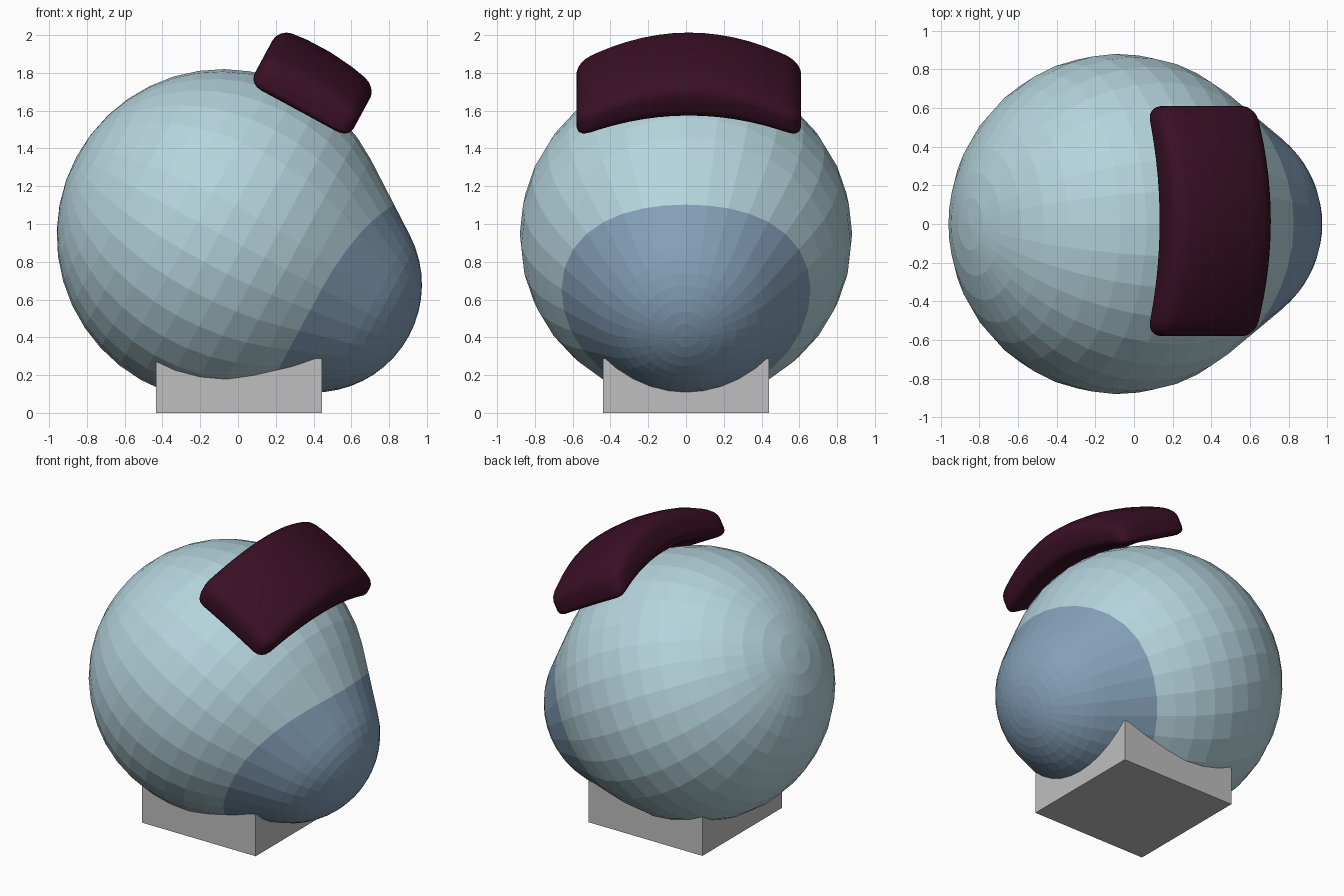
import bpy, bmesh, math
from mathutils import Vector

if "Cube" in bpy.data.objects:
    bpy.data.objects.remove(bpy.data.objects["Cube"])

CENTER = (-0.08, 0.0, 0.94)           # centre of the big end
TILT = (0, math.radians(28.4), 0)     # local x runs down the egg axis


def material(name, rgb):
    m = bpy.data.materials.new(name)
    m.diffuse_color = (*rgb, 1)
    m.use_nodes = True
    m.node_tree.nodes["Principled BSDF"].inputs["Base Color"].default_value = m.diffuse_color
    return m


def add_object(name, bm, mats, location=(0, 0, 0), rotation=(0, 0, 0)):
    bmesh.ops.recalc_face_normals(bm, faces=bm.faces[:])
    mesh = bpy.data.meshes.new(name)
    bm.to_mesh(mesh)
    bm.free()
    for m in mats:
        mesh.materials.append(m)
    ob = bpy.data.objects.new(name, mesh)
    ob.location, ob.rotation_euler = location, rotation
    bpy.context.collection.objects.link(ob)
    return ob


pale = material("pale blue", (0.46, 0.66, 0.72))
slate = material("slate blue", (0.23, 0.35, 0.48))
maroon = material("dark maroon", (0.042, 0.005, 0.018))
grey = material("grey", (0.52, 0.52, 0.52))

# Egg body: big and small sphere joined by a cone, turned around local x
BIG, SMALL, DIST, SEG = 0.88, 0.57, 0.55, 32
touch = math.acos((BIG - SMALL) / DIST)
big = [(BIG * math.cos(a), BIG * math.sin(a))
       for a in (math.pi + (touch - math.pi) * i / 14 for i in range(15))]
small = [(DIST + SMALL * math.cos(a), SMALL * math.sin(a))
         for a in (touch * (1 - i / 8) for i in range(9))]
(t0, r0), (t1, r1) = big[-1], small[0]


def colour_edge(phi):
    """Point on the cone where the colour changes, pushed forward on top."""
    t = 0.595 + 0.125 * max(0, math.cos(phi)) ** 2
    return t, r0 + (r1 - r0) * (t - t0) / (t1 - t0)


bm = bmesh.new()
rings = []
for ring in big[1:] + [None] + small[:-1]:
    row = []
    for s in range(SEG):
        phi = 2 * math.pi * s / SEG
        t, r = ring or colour_edge(phi)
        row.append(bm.verts.new((t, r * math.sin(phi), r * math.cos(phi))))
    rings.append(row)
back, tip = bm.verts.new((-BIG, 0, 0)), bm.verts.new((DIST + SMALL, 0, 0))
for s in range(SEG):
    e = (s + 1) % SEG
    bm.faces.new((back, rings[0][s], rings[0][e]))
    bm.faces.new((tip, rings[-1][e], rings[-1][s])).material_index = 1
    for i, (p, q) in enumerate(zip(rings, rings[1:])):
        f = bm.faces.new((p[s], q[s], q[e], p[e]))
        f.material_index = int(i >= len(big) - 1)
add_object("egg_body", bm, [pale, slate], CENTER, TILT)

# Saddle pad: rounded box, sliced and arched across the egg
bm = bmesh.new()
bmesh.ops.create_cube(bm, size=1)
for v in bm.verts:
    v.co = Vector((0.04 + v.co.x * 0.60, 0.015 + v.co.y * 1.19, 1.0 + v.co.z * 0.25))
bmesh.ops.bevel(bm, geom=bm.edges[:], offset=0.075, segments=4,
                profile=0.5, affect='EDGES')


def slice_along(axis, positions):
    normal = Vector((0, 0, 0))
    normal[axis] = 1
    for p in positions:
        bmesh.ops.bisect_plane(bm, geom=bm.verts[:] + bm.edges[:] + bm.faces[:],
                               plane_co=normal * p, plane_no=normal)


slice_along(1, [0.015 + 0.08 * i for i in range(-6, 7)])
slice_along(0, [-0.1, 0.04, 0.18])
for v in bm.verts:
    x, y, z = v.co
    top = (z - 0.875) / 0.25
    v.co.z -= (0.36 + 0.16 * top) * (y - 0.015) ** 2 + 0.4 * top * (x + 0.02) ** 2
pad = add_object("saddle_pad", bm, [maroon], CENTER, TILT)
bpy.context.view_layer.objects.active = pad
pad.select_set(True)
bpy.ops.object.shade_smooth_by_angle(angle=math.radians(40))

# Square base block that the egg sinks into
bm = bmesh.new()
bmesh.ops.create_cube(bm, size=1)
for v in bm.verts:
    v.co = Vector((0.005 + v.co.x * 0.88, v.co.y * 0.88, (v.co.z + 0.5) * 0.287))
add_object("base_block", bm, [grey])
